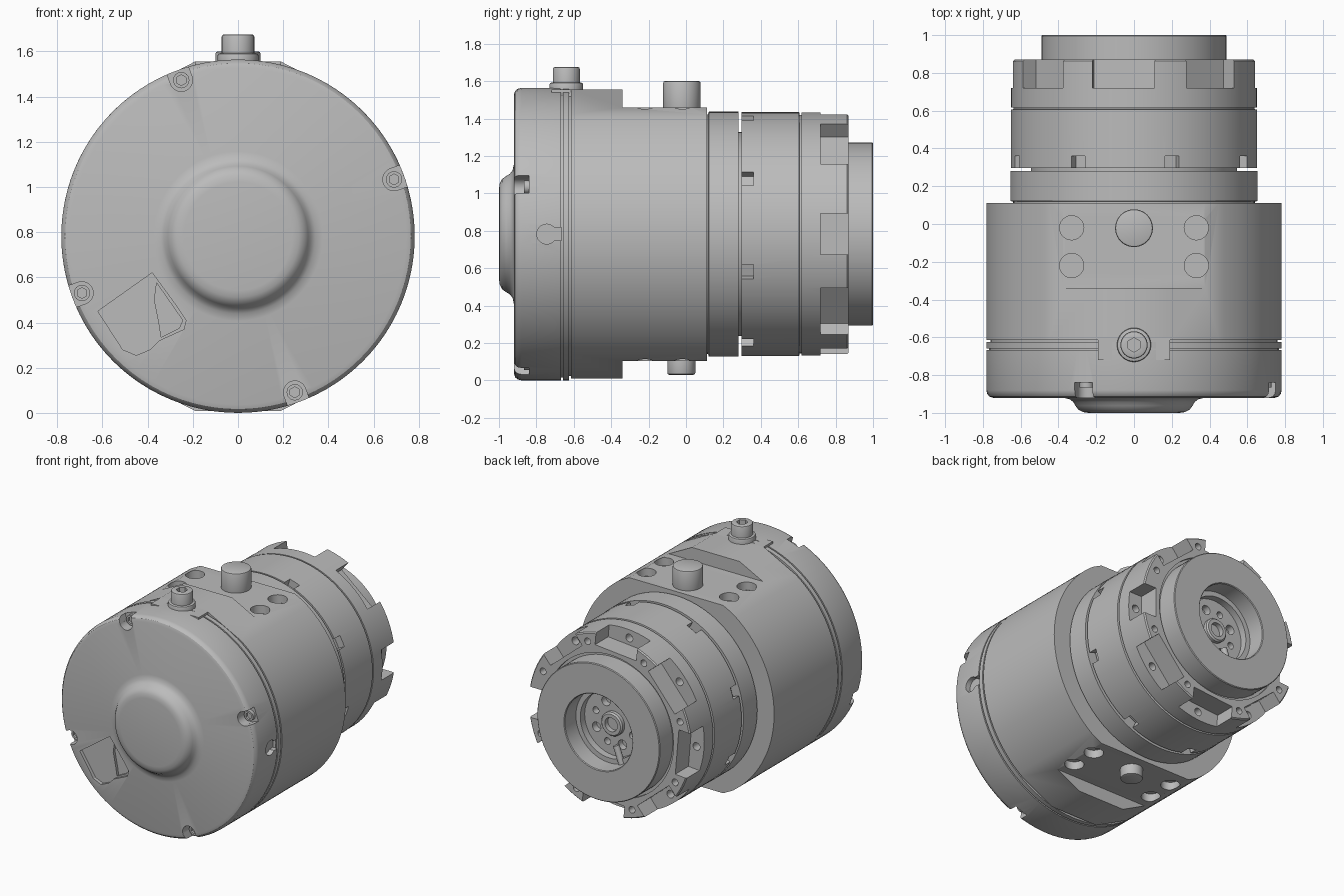
import bpy, bmesh
from math import radians, cos, sin, acos, degrees, pi
from mathutils import Matrix, Vector

if "Cube" in bpy.data.objects:
    bpy.data.objects.remove(bpy.data.objects["Cube"], do_unlink=True)

C = 0.782   # height of the main axis, which runs along y
R = 0.782   # housing radius

grey = bpy.data.materials.new("machined grey")
grey.use_nodes = True
grey.diffuse_color = (0.5, 0.5, 0.5, 1)
grey.node_tree.nodes["Principled BSDF"].inputs["Base Color"].default_value = (0.5, 0.5, 0.5, 1)


def finish(name, bm):
    bmesh.ops.recalc_face_normals(bm, faces=bm.faces)
    mesh = bpy.data.meshes.new(name)
    bm.to_mesh(mesh)
    bm.free()
    mesh.materials.append(grey)
    ob = bpy.data.objects.new(name, mesh)
    bpy.context.collection.objects.link(ob)
    return ob


def lathe(name, profile, closed=False, steps=96):
    """Turn (radius, y) points round the main axis."""
    bm = bmesh.new()
    vs = [bm.verts.new((r, y, C)) for r, y in profile]
    pairs = list(zip(vs, vs[1:])) + ([(vs[-1], vs[0])] if closed else [])
    edges = [bm.edges.new(p) for p in pairs]
    bmesh.ops.spin(bm, geom=vs + edges, cent=(0, 0, C), axis=(0, 1, 0),
                   angle=2 * pi, steps=steps)
    bmesh.ops.remove_doubles(bm, verts=bm.verts, dist=0.0001)
    return finish(name, bm)


def prism(name, pts, y0, y1):
    """Extrude an (x, z) outline along y."""
    bm = bmesh.new()
    face = bm.faces.new([bm.verts.new((x, y0, z)) for x, z in pts])
    new = bmesh.ops.extrude_face_region(bm, geom=[face])["geom"]
    bmesh.ops.translate(bm, vec=(0, y1 - y0, 0),
                        verts=[g for g in new if isinstance(g, bmesh.types.BMVert)])
    return finish(name, bm)


def rod(name, a, b, r, sides=32):
    """Cylinder from point a to point b."""
    a, b = Vector(a), Vector(b)
    m = Matrix.Translation((a + b) / 2) @ (b - a).to_track_quat('Z', 'Y').to_matrix().to_4x4()
    bm = bmesh.new()
    bmesh.ops.create_cone(bm, cap_ends=True, segments=sides, radius1=r, radius2=r,
                          depth=(b - a).length, matrix=m)
    return finish(name, bm)


def box(name, lo, hi, deg=0):
    """Box given as (radial, y, tangent) corners, turned round the main axis."""
    lo, hi = Vector(lo), Vector(hi)
    m = (Matrix.Translation((0, 0, C)) @ Matrix.Rotation(-radians(deg), 4, 'Y')
         @ Matrix.Translation((lo + hi) / 2) @ Matrix.Diagonal((*(hi - lo), 1)))
    bm = bmesh.new()
    bmesh.ops.create_cube(bm, size=1, matrix=m)
    return finish(name, bm)


def polar(r, deg, y):
    return (r * cos(radians(deg)), y, C + r * sin(radians(deg)))


def cut(ob, *cutters):
    for c in cutters:
        c.hide_render = True
        mod = ob.modifiers.new("cut", 'BOOLEAN')
        mod.operation, mod.solver, mod.object = 'DIFFERENCE', 'EXACT', c
        bpy.context.view_layer.objects.active = ob
        bpy.ops.object.modifier_apply(modifier=mod.name)
        bpy.data.objects.remove(c, do_unlink=True)


# Front cap with domed centre and seam grooves
cap = lathe("front_cap", [
    (0, -1), (0.24, -1), (0.27, -0.996), (0.295, -0.983), (0.31, -0.962), (0.322, -0.942),
    (0.342, -0.927), (0.375, -0.92), (0.745, -0.92), (0.765, -0.914), (0.777, -0.9), (R, -0.88),
    (R, -0.668), (0.768, -0.668), (0.768, -0.658), (R, -0.658), (R, -0.625),
    (0.76, -0.625), (0.76, -0.6), (0, -0.6)])

# Screw recesses round the cap rim, with socket screws
for deg in (20, 110, 200, 290):
    cut(cap, rod("cutter", polar(0.735, deg, -0.96), polar(0.735, deg, -0.84), 0.05),
        box("cutter", (0.735, -0.96, -0.05), (0.85, -0.84, 0.05), deg))
    screw = rod("cap_screw", polar(0.735, deg, -0.865), polar(0.735, deg, -0.83), 0.036, 24)
    cut(screw, rod("cutter", polar(0.735, deg, -0.9), polar(0.735, deg, -0.85), 0.024, 6))

# Cable pocket in the front face and keyhole in the side of the cap
cut(cap,
    prism("cutter", [(-0.38, 0.62), (-0.62, 0.45), (-0.51, 0.28), (-0.45, 0.255), (-0.39, 0.28),
                     (-0.35, 0.32), (-0.24, 0.37), (-0.23, 0.41), (-0.27, 0.47)], -0.96, -0.895),
    prism("cutter", [(-0.36, 0.575), (-0.37, 0.5), (-0.35, 0.4), (-0.34, 0.335),
                     (-0.26, 0.375), (-0.245, 0.41), (-0.28, 0.46)], -0.96, -0.875),
    rod("cutter", (0.745, -0.745, C), (0.85, -0.745, C), 0.053),
    box("cutter", (0.745, -0.745, -0.035), (0.85, -0.666, 0.035)))
box("cap_boss", (0.6, -0.72, -0.19), (0.773, -0.6, 0.19), 90)

# Main housing: round sides with faceted top and bottom
half = acos(0.45 / R)
arc = [(R * cos(t), C + R * sin(t)) for t in (half * (i / 24 - 1) for i in range(49))]
right = [(0.19, C - 0.773)] + arc + [(0.19, C + 0.773)]
body = prism("main_housing", right + [(-x, z) for x, z in reversed(right)], -0.615, 0.112)

# Mounting pads, each with four holes, above and below
for side in (1, -1):
    cut(body, box("cutter", (0.678, -0.34, -0.6), (0.9, 0.2, 0.6), 90 * side))
    for x in (-0.33, 0.33):
        for y in (-0.02, -0.22):
            cut(body, rod("cutter", (x, y, C + 0.62 * side), (x, y, C + 0.8 * side), 0.064))


# Pegs and plug
def peg(name, y, z0, z1, r):
    ob = rod(name, (0, y, z0), (0, y, z1), r, 40)
    mod = ob.modifiers.new("bevel", 'BEVEL')
    mod.width, mod.segments, mod.limit_method = 0.01, 2, 'ANGLE'
    bpy.context.view_layer.objects.active = ob
    bpy.ops.object.modifier_apply(modifier="bevel")
    return ob


peg("top_locating_peg", -0.022, 1.4, 1.6, 0.1)
peg("bottom_locating_peg", -0.025, 0.03, 0.16, 0.075)
peg("plug_collar", -0.64, 1.5, 1.592, 0.09)
plug = peg("plug", -0.64, 1.5, 1.675, 0.072)
cut(plug, rod("cutter", (0, -0.64, 1.62), (0, -0.64, 1.7), 0.038, 6))

# Rear collar and narrow neck
lathe("rear_collar", [(0, 0.1), (0.64, 0.1), (0.64, 0.118), (0.655, 0.122),
                      (0.655, 0.28), (0, 0.28)])
lathe("neck", [(0, 0.26), (0.545, 0.26), (0.545, 0.32), (0, 0.32)])

# Slotted ring
slotted = lathe("slotted_ring", [(0, 0.297), (0.652, 0.297), (0.652, 0.605),
                                 (0.638, 0.608), (0.638, 0.63), (0, 0.63)])
for k in range(8):
    cut(slotted, box("cutter", (0.6, 0.25, -0.04), (0.7, 0.36, 0.04), 27 + 45 * k))

# Castellated ring with bolt holes in its recesses and teeth
castle = lathe("castellated_ring", [(0.44, 0.618), (0.65, 0.618), (0.65, 0.862), (0.642, 0.87),
                                    (0.51, 0.87), (0.51, 0.85), (0.44, 0.85)], closed=True)
notches = (0, 50, 95, 140, 185, 230, 275, 319)
for i, deg in enumerate(notches):
    w = 0.11 if deg == 0 else 0.165
    cut(castle, box("cutter", (0.54, 0.72, -w), (0.75, 0.95, w), deg),
        rod("cutter", polar(0.59, deg, 0.66), polar(0.59, deg, 0.76), 0.028, 20))
    tooth = (deg + (notches + (360,))[i + 1]) / 2
    cut(castle, rod("cutter", polar(0.588, tooth, 0.8), polar(0.588, tooth, 0.9), 0.024, 20))

# Output hub with a stepped bore
hub = lathe("output_hub", [(0, 0.6), (0.49, 0.6), (0.49, 0.995), (0.485, 1), (0.275, 1),
                           (0.27, 0.995), (0.27, 0.87), (0.235, 0.87), (0.235, 0.82), (0, 0.82)])
for k in range(8):
    cut(hub, rod("cutter", polar(0.155, 45 * k + 20, 0.77), polar(0.155, 45 * k + 20, 0.85),
                 0.034 if k % 2 else 0.024, 20))
lathe("centre_bushing", [(0, 0.8), (0.085, 0.8), (0.085, 0.845), (0.075, 0.855), (0.05, 0.855),
                         (0.05, 0.81), (0, 0.81)], steps=40)
rod("bore_pin", polar(0.14, 250, 0.865), polar(0.28, 250, 0.865), 0.022, 16)

# Smooth curved faces, keep machined edges crisp
bpy.ops.object.select_all(action='DESELECT')
for ob in bpy.context.collection.objects:
    if ob.type == 'MESH':
        ob.select_set(True)
        bpy.context.view_layer.objects.active = ob
bpy.ops.object.shade_smooth_by_angle(angle=radians(28))
